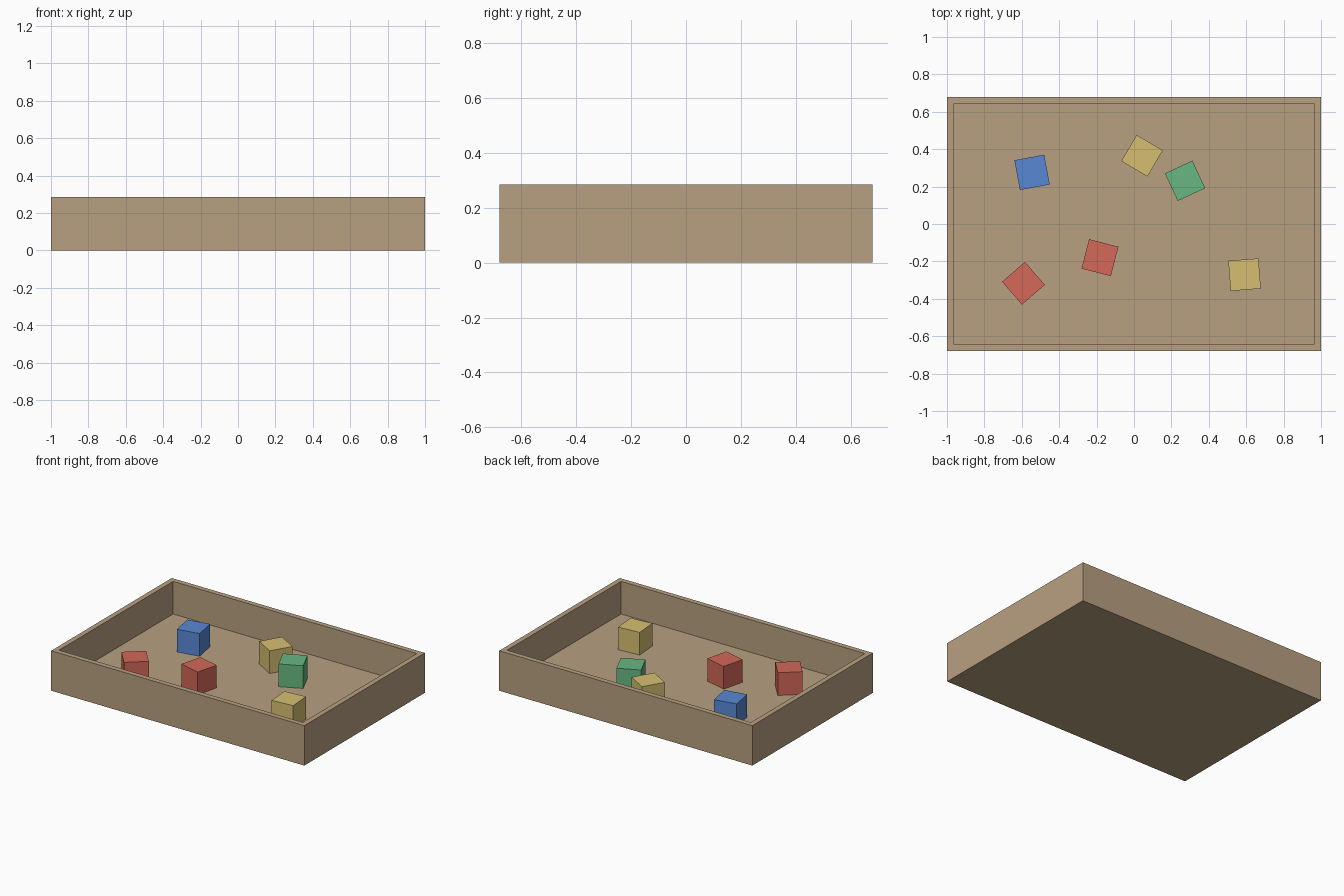
import bpy
import bmesh
import math
from mathutils import Matrix

if "Cube" in bpy.data.objects:
    bpy.data.objects.remove(bpy.data.objects["Cube"], do_unlink=True)

LENGTH, DEPTH, HEIGHT = 2.0, 1.36, 0.285
WALL = 0.052
BLOCK = 0.162


def linear(c):
    c /= 255
    return c / 12.92 if c <= 0.04045 else ((c + 0.055) / 1.055) ** 2.4


def material(name, r, g, b):
    mat = bpy.data.materials.new(name)
    color = (linear(r), linear(g), linear(b), 1)
    mat.use_nodes = True
    mat.diffuse_color = color
    bsdf = next(n for n in mat.node_tree.nodes if n.type == "BSDF_PRINCIPLED")
    bsdf.inputs["Base Color"].default_value = color
    bsdf.inputs["Roughness"].default_value = 0.8
    return mat


wood = material("wood", 184, 160, 129)
red = material("red", 212, 104, 89)
green = material("green", 104, 183, 130)
yellow = material("yellow", 214, 191, 113)
blue = material("blue", 88, 135, 210)


def box(name, size, mat, hollow=False):
    """Box standing on its origin; a hollow one is open at the top."""
    bm = bmesh.new()
    bmesh.ops.create_cube(bm, size=1, matrix=Matrix.Diagonal((*size, 1)))
    bmesh.ops.translate(bm, verts=bm.verts, vec=(0, 0, size[2] / 2))
    if hollow:
        top = max(bm.faces, key=lambda f: f.calc_center_median().z)
        bmesh.ops.inset_region(bm, faces=[top], thickness=WALL)
        sunk = bmesh.ops.extrude_discrete_faces(bm, faces=[top])["faces"][0]
        bmesh.ops.translate(bm, verts=sunk.verts, vec=(0, 0, WALL - size[2]))
    mesh = bpy.data.meshes.new(name)
    bm.to_mesh(mesh)
    bm.free()
    mesh.materials.append(mat)
    obj = bpy.data.objects.new(name, mesh)
    bpy.context.collection.objects.link(obj)
    return obj


# Open tray: floor and four walls in one piece
box("tray", (LENGTH, DEPTH, HEIGHT), wood, hollow=True)

# Loose blocks on the tray floor: name, colour, x, y, turn in degrees
blocks = [
    ("blue_block", blue, -0.545, 0.276, 10.5),
    ("back_yellow_block", yellow, 0.043, 0.365, -30.5),
    ("green_block", green, 0.273, 0.231, 25),
    ("middle_red_block", red, -0.182, -0.18, -14.5),
    ("front_red_block", red, -0.591, -0.317, 41),
    ("front_yellow_block", yellow, 0.591, -0.271, 4.5),
]
for name, mat, x, y, turn in blocks:
    block = box(name, (BLOCK, BLOCK, BLOCK), mat)
    block.location = (x, y, WALL)
    block.rotation_euler.z = math.radians(turn)
